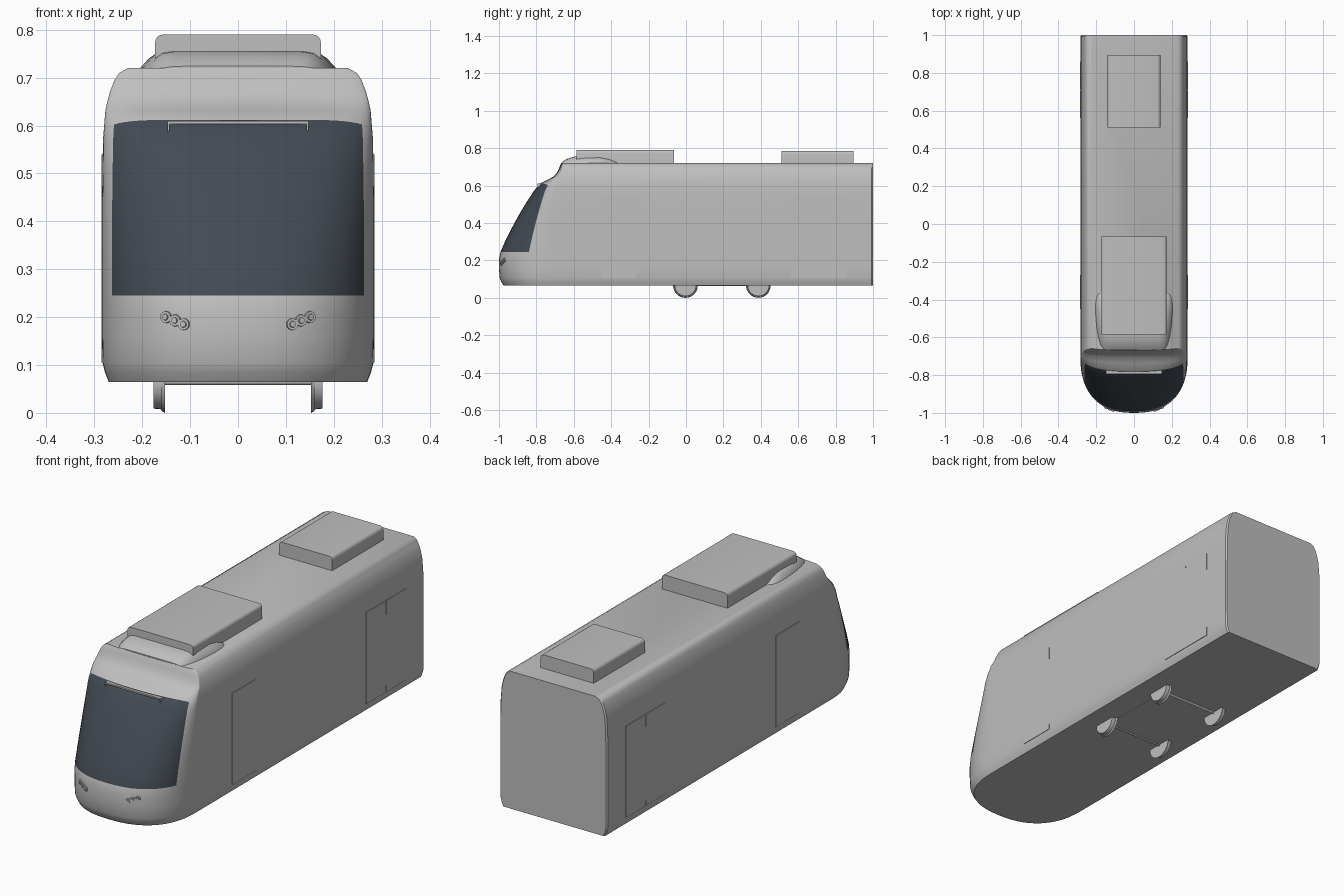
import bpy, bmesh, math
from mathutils import Vector

if "Cube" in bpy.data.objects:
    bpy.data.objects.remove(bpy.data.objects["Cube"], do_unlink=True)


def material(name, rgb):
    m = bpy.data.materials.new(name)
    m.use_nodes = True
    m.diffuse_color = (*rgb, 1)
    m.node_tree.nodes["Principled BSDF"].inputs["Base Color"].default_value = (*rgb, 1)
    return m


GREY = material("light grey", (0.52, 0.52, 0.52))
GLASS = material("dark glass", (0.055, 0.068, 0.085))


def finish(name, bm, mats=(GREY,), angle=35):
    bmesh.ops.recalc_face_normals(bm, faces=bm.faces)
    me = bpy.data.meshes.new(name)
    bm.to_mesh(me)
    bm.free()
    ob = bpy.data.objects.new(name, me)
    bpy.context.collection.objects.link(ob)
    for m in mats:
        me.materials.append(m)
    bpy.ops.object.select_all(action='DESELECT')
    ob.select_set(True)
    bpy.context.view_layer.objects.active = ob
    bpy.ops.object.shade_smooth_by_angle(angle=math.radians(angle))
    return ob


def loft(bm, rings):
    """Skin closed rings and cap both ends; returns rows of side faces."""
    loops = [[bm.verts.new(p) for p in ring] for ring in rings]
    rows = []
    for a, b in zip(loops, loops[1:]):
        n = len(a)
        rows.append([bm.faces.new((a[i], a[(i + 1) % n], b[(i + 1) % n], b[i])) for i in range(n)])
    bm.faces.new(loops[0][::-1])
    bm.faces.new(loops[-1])
    return rows


def box(name, lo, hi, round_top=0):
    bm = bmesh.new()
    bmesh.ops.create_cube(bm, size=1)
    for v in bm.verts:
        v.co = [l + (c + 0.5) * (h - l) for c, l, h in zip(v.co, lo, hi)]
    if round_top:
        edges = [e for e in bm.edges if all(v.co.z == max(w.co.z for w in bm.verts) for v in e.verts)
                 and abs(e.verts[0].co.x - e.verts[1].co.x) < 1e-6]
        bmesh.ops.bevel(bm, geom=edges, offset=round_top, segments=4, profile=0.5, affect='EDGES')
    return finish(name, bm)


def cylinder(name, centre, axis, radius, depth, radius2=None, sides=32):
    bm = bmesh.new()
    bmesh.ops.create_cone(bm, cap_ends=True, segments=sides, radius1=radius,
                          radius2=radius if radius2 is None else radius2, depth=depth)
    rot = Vector(axis).to_track_quat('Z', 'Y')
    for v in bm.verts:
        v.co = rot @ v.co + Vector(centre)
    return finish(name, bm)


# Body: horizontal rings with a superellipse nose (height, half width, nose tip, nose start)
POWER = 2.4
LEVELS = [
    (0.065, 0.270, -0.975, -0.70), (0.085, 0.278, -0.988, -0.70), (0.105, 0.283, -0.996, -0.70),
    (0.16, 0.284, -1.0, -0.70), (0.21, 0.284, -0.999, -0.70), (0.245, 0.284, -0.992, -0.70),
    (0.30, 0.284, -0.968, -0.70), (0.37, 0.284, -0.933, -0.70), (0.44, 0.284, -0.895, -0.70),
    (0.51, 0.283, -0.853, -0.70), (0.57, 0.282, -0.814, -0.70), (0.612, 0.280, -0.780, -0.70),
    (0.632, 0.277, -0.738, -0.69), (0.65, 0.273, -0.706, -0.677), (0.672, 0.267, -0.688, -0.67),
    (0.695, 0.258, -0.678, -0.665), (0.71, 0.248, -0.672, -0.66), (0.72, 0.230, -0.667, -0.655),
]
GLASS_EDGE = 0.925
GLASS_LOW, GLASS_TOP = 0.245, 0.612
edge_angle = math.asin(GLASS_EDGE ** (POWER / 2))
half = [edge_angle * i / 12 for i in range(13)]
half += [edge_angle + (math.pi / 2 - edge_angle) * i / 7 for i in range(1, 8)]
angles = [-a for a in half[:0:-1]] + half


def nose_point(level, t):
    z, w, tip, start = level
    s = min(1, abs(math.sin(t))) ** (2 / POWER)
    c = max(0, math.cos(t)) ** (2 / POWER)
    if z == GLASS_TOP:                      # rounded top corners of the windscreen
        z -= 0.018 * s ** 8
    return (math.copysign(w * s, t), start + (tip - start) * c, z)


rings = []
for lv in LEVELS:
    z, w = lv[:2]
    rear_z = nose_point(lv, angles[-1])[2]
    rear = [(w, 0.993, rear_z), (w - 0.006, 1, rear_z), (0.006 - w, 1, rear_z), (-w, 0.993, rear_z)]
    rings.append([nose_point(lv, t) for t in angles] + rear)
bm = bmesh.new()
rows = loft(bm, rings)
for lv, row in zip(LEVELS, rows):
    if GLASS_LOW <= lv[0] < GLASS_TOP:
        for i in range(len(angles) - 1):
            if abs(angles[i] + angles[i + 1]) / 2 < edge_angle:
                row[i].material_index = 1
finish("body", bm, (GREY, GLASS), 30)


def nose_at(x, z):
    """Depth of the nose surface at a given x and height."""
    for a, b in zip(LEVELS, LEVELS[1:]):
        if a[0] <= z <= b[0]:
            k = (z - a[0]) / (b[0] - a[0])
            w, tip, start = (p + (q - p) * k for p, q in zip(a[1:], b[1:]))
            return start + (tip - start) * (1 - (abs(x) / w) ** POWER) ** (1 / POWER)


# Roof units
box("front_roof_unit", (-0.173, -0.585, 0.71), (0.173, -0.065, 0.79), 0.016)
box("rear_roof_unit", (-0.14, 0.51, 0.71), (0.14, 0.895, 0.785), 0.016)

# Low fairing under the front roof unit (depth, half width, rise)
SECTIONS = [(-0.665, 0.165, 0.006), (-0.64, 0.178, 0.024), (-0.60, 0.190, 0.036),
            (-0.54, 0.200, 0.040), (-0.46, 0.206, 0.038), (-0.41, 0.204, 0.028),
            (-0.375, 0.195, 0.012), (-0.355, 0.175, 0.001)]
ARCH = [(1, -0.2), (0.99, 0.1), (0.9, 0.6), (0.82, 0.9), (0.7, 1)]
bm = bmesh.new()
loft(bm, [[(w * px * s, y, 0.718 + h * pz)
           for s, arch in ((1, ARCH), (-1, ARCH[::-1])) for px, pz in arch]
          for y, w, h in SECTIONS])
finish("roof_fairing", bm, angle=40)

# Ledge across the top of the windscreen
ledge_y = nose_at(0, 0.605)
box("windscreen_ledge", (-0.147, ledge_y - 0.008, 0.603), (0.147, ledge_y + 0.025, 0.610))

for side, word in ((1, "left"), (-1, "right")):
    # Ledge end brackets
    xs = sorted((side * 0.143, side * 0.147))
    box(f"{word}_ledge_bracket", (xs[0], ledge_y - 0.008, 0.589), (xs[1], ledge_y + 0.025, 0.605))

    # Headlight cluster: three rimmed lamps following the nose
    for i, (x, z) in enumerate(((0.150, 0.200), (0.131, 0.193), (0.113, 0.185))):
        y = nose_at(x, z)
        slope = (nose_at(x + 0.01, z) - nose_at(x - 0.01, z)) / 0.02
        out = Vector((slope * side, -1, 0)).normalized()
        spot = Vector((x * side, y, z))
        cylinder(f"{word}_headlight_rim_{i}", spot, out, 0.013, 0.008, 0.012, 20)
        cylinder(f"{word}_headlight_lens_{i}", spot + out * 0.003, out, 0.008, 0.008, 0.006, 20)

    # Door leaves as thin plates on the side walls
    xs = sorted((side * 0.275, side * 0.2855))
    for name, y0, y1 in (("front_door", -0.45, -0.27), ("rear_door_leaf_a", 0.56, 0.708),
                         ("rear_door_leaf_b", 0.712, 0.86)):
        box(f"{word}_{name}", (xs[0], y0, 0.105), (xs[1], y1, 0.54))

    # Flanged wheels
    for pos, y in (("front", -0.003), ("rear", 0.387)):
        cylinder(f"{word}_{pos}_wheel", (side * 0.166, y, 0.066), (side, 0, 0), 0.059, 0.022, 0.057)
        cylinder(f"{word}_{pos}_flange", (side * 0.156, y, 0.066), (side, 0, 0), 0.066, 0.007, 0.062)

# Axles and bogie plate
for pos, y in (("front", -0.003), ("rear", 0.387)):
    cylinder(f"{pos}_axle", (0, y, 0.065), (1, 0, 0), 0.007, 0.32, sides=16)
box("bogie_plate", (-0.15, 0.0, 0.062), (0.15, 0.385, 0.07))
